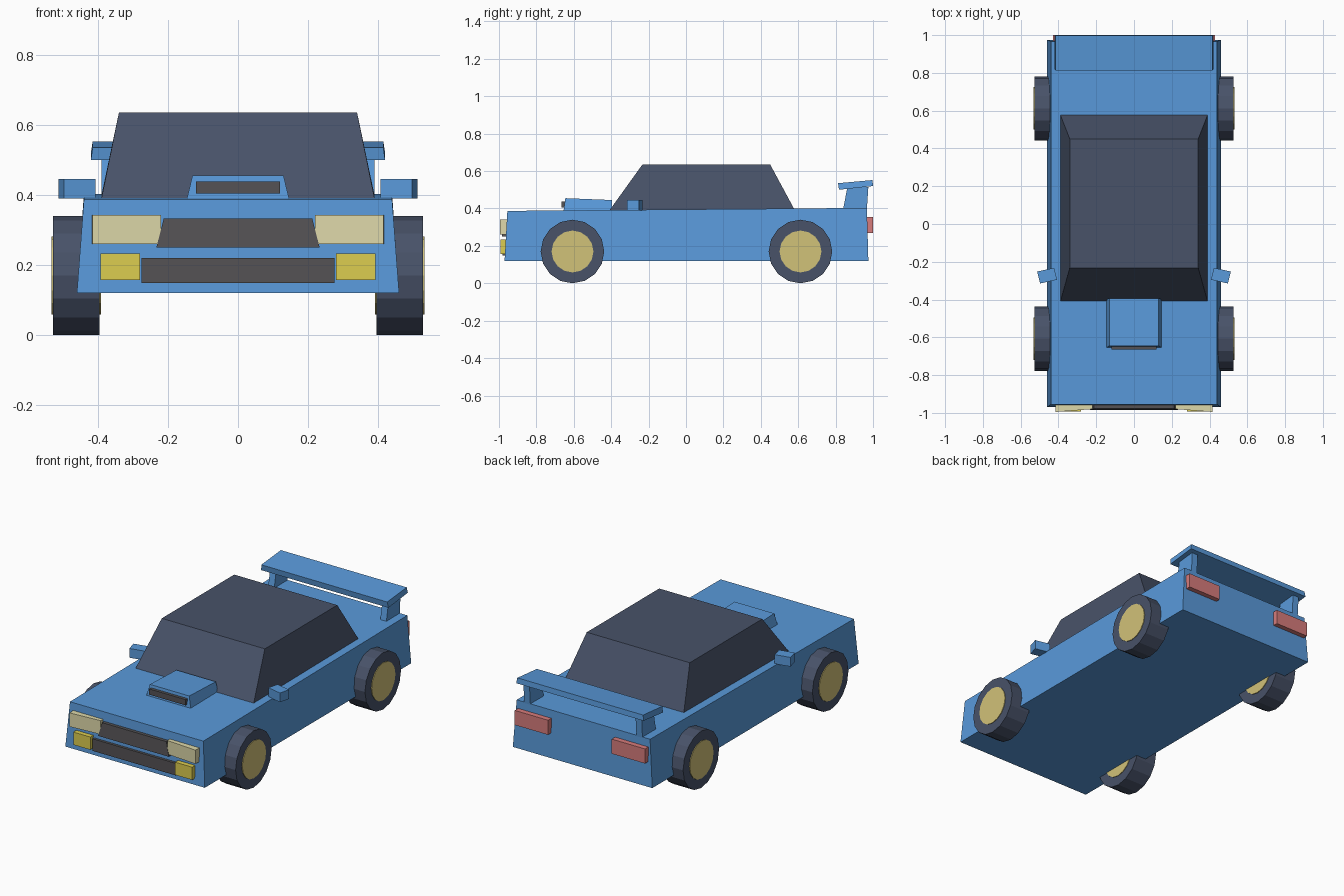
import bpy, bmesh
from math import pi
from mathutils import Matrix

if "Cube" in bpy.data.objects:
    bpy.data.objects.remove(bpy.data.objects["Cube"])


def material(name, rgb):
    m = bpy.data.materials.new(name)
    m.diffuse_color = (*rgb, 1)
    m.use_nodes = True
    m.node_tree.nodes["Principled BSDF"].inputs["Base Color"].default_value = m.diffuse_color
    return m


BLUE = material("blue_paint", (0.10, 0.32, 0.70))
DARK = material("dark_glass", (0.065, 0.085, 0.14))
GOLD = material("gold_rim", (0.64, 0.54, 0.19))
CREAM = material("cream_lamp", (0.73, 0.69, 0.40))
YELLOW = material("yellow_lamp", (0.72, 0.61, 0.08))
RED = material("red_lamp", (0.68, 0.20, 0.20))
GRILLE = material("grille_grey", (0.09, 0.085, 0.09))


def finish(name, bm, mat, mirror):
    bmesh.ops.recalc_face_normals(bm, faces=bm.faces)
    mesh = bpy.data.meshes.new(name)
    bm.to_mesh(mesh)
    bm.free()
    mesh.materials.append(mat)
    ob = bpy.data.objects.new(name, mesh)
    bpy.context.collection.objects.link(ob)
    if mirror:  # repeat the part on the other side of x = 0
        ob.modifiers.new("Mirror", 'MIRROR').use_axis[0] = True
    return ob


def loft(name, lower, upper, mat, mirror=False):
    """Closed solid between two matching loops of points."""
    bm = bmesh.new()
    a = [bm.verts.new(p) for p in lower]
    b = [bm.verts.new(p) for p in upper]
    bm.faces.new(a)
    bm.faces.new(b)
    n = len(a)
    for i in range(n):
        j = (i + 1) % n
        bm.faces.new((a[i], a[j], b[j], b[i]))
    return finish(name, bm, mat, mirror)


def rect(x0, x1, y0, y1, z_front, z_back=None):
    zb = z_front if z_back is None else z_back
    return [(x0, y0, z_front), (x1, y0, z_front), (x1, y1, zb), (x0, y1, zb)]


def box(name, x0, x1, y0, y1, z0, z1, mat, mirror=False):
    return loft(name, rect(x0, x1, y0, y1, z0), rect(x0, x1, y0, y1, z1), mat, mirror)


def disc(name, x0, x1, y, z, r, sides, mat):
    bm = bmesh.new()
    m = Matrix.Translation(((x0 + x1) / 2, y, z)) @ Matrix.Rotation(pi / 2, 4, 'Y')
    bmesh.ops.create_cone(bm, cap_ends=True, segments=sides, radius1=r, radius2=r,
                          depth=x1 - x0, matrix=m)
    return finish(name, bm, mat, True)


# Body and cabin
loft("body", rect(-0.46, 0.46, -0.97, 0.975, 0.12),
     rect(-0.44, 0.44, -0.955, 0.967, 0.387, 0.403), BLUE)
loft("cabin", rect(-0.39, 0.39, -0.41, 0.578, 0.389, 0.398),
     rect(-0.34, 0.34, -0.233, 0.45, 0.635), DARK)

# Hood scoop and its intake
loft("hood_scoop", rect(-0.147, 0.147, -0.655, -0.395, 0.385),
     rect(-0.13, 0.13, -0.645, -0.395, 0.455, 0.445), BLUE)
box("scoop_intake", -0.12, 0.12, -0.665, -0.63, 0.404, 0.438, GRILLE)

# Side mirrors, turned slightly in plan
plan = [(0.407, -0.295), (0.497, -0.315), (0.513, -0.252), (0.423, -0.232)]
loft("side_mirror", [(x, y, 0.39) for x, y in plan],
     [(x, y, 0.445) for x, y in plan], BLUE, True)

# Rear wing on two uprights
loft("rear_wing", rect(-0.42, 0.42, 0.818, 1.0, 0.50, 0.52),
     rect(-0.415, 0.415, 0.813, 0.997, 0.535, 0.552), BLUE)
loft("wing_support", rect(0.35, 0.39, 0.84, 0.967, 0.395),
     rect(0.35, 0.39, 0.863, 0.975, 0.515), BLUE, True)

# Wheels
for side, y in (("front", -0.607), ("rear", 0.612)):
    disc(side + "_tyre", 0.395, 0.528, y, 0.17, 0.17, 16, DARK)
    disc(side + "_rim", 0.391, 0.532, y, 0.17, 0.112, 16, GOLD)

# Headlights, swept in plan
lamp = [(0.22, -0.98), (0.415, -0.995), (0.418, -0.94), (0.22, -0.94)]
loft("headlight", [(x, y, 0.26) for x, y in lamp],
     [(x, y, 0.342) for x, y in lamp], CREAM, True)

# Grilles, fog lights and tail lights
loft("upper_grille", rect(-0.233, 0.233, -0.985, -0.94, 0.25),
     rect(-0.212, 0.212, -0.978, -0.94, 0.332), GRILLE)
box("lower_grille", -0.275, 0.275, -0.98, -0.94, 0.148, 0.22, GRILLE)
box("fog_light", 0.28, 0.392, -0.992, -0.94, 0.157, 0.233, YELLOW, True)
box("tail_light", 0.21, 0.43, 0.96, 1.0, 0.268, 0.355, RED, True)
